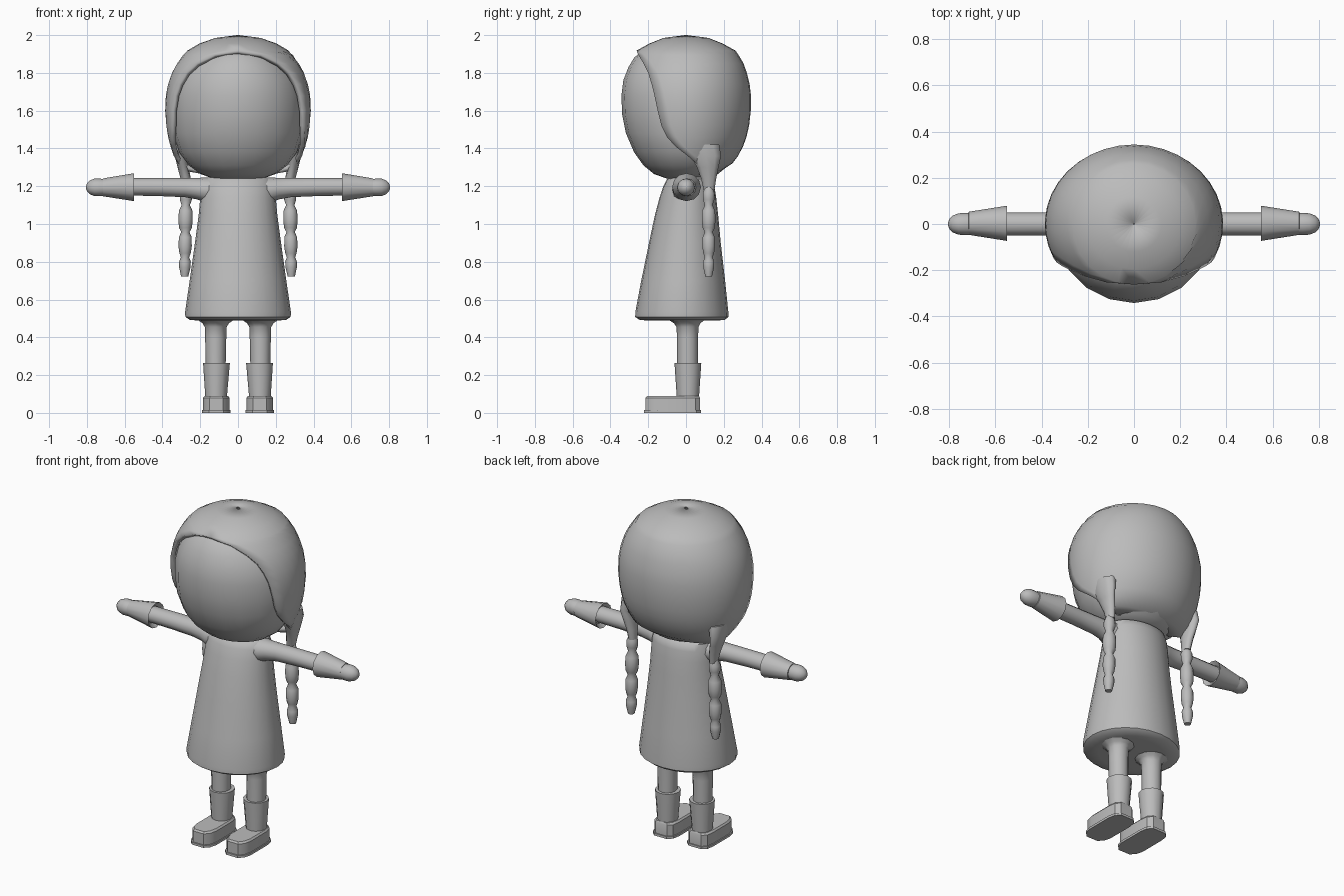
import bpy, bmesh, math
from mathutils import Vector

GREY = bpy.data.materials.new("plain grey")
GREY.diffuse_color = (0.5, 0.5, 0.5, 1)


def finish(name, bm, mirror=False, angle=40):
    """Turn a bmesh into a smooth shaded, optionally mirrored object."""
    bmesh.ops.remove_doubles(bm, verts=bm.verts, dist=0.0005)
    bmesh.ops.recalc_face_normals(bm, faces=bm.faces)
    me = bpy.data.meshes.new(name)
    bm.to_mesh(me)
    bm.free()
    me.materials.append(GREY)
    ob = bpy.data.objects.new(name, me)
    bpy.context.collection.objects.link(ob)
    bpy.ops.object.select_all(action='DESELECT')
    ob.select_set(True)
    bpy.context.view_layer.objects.active = ob
    bpy.ops.object.shade_smooth_by_angle(angle=math.radians(angle))
    if mirror:
        ob.modifiers.new("mirror", 'MIRROR').use_mirror_merge = False
    return ob


def skin(bm, rows, closed):
    for a, b in zip(rows, rows[1:]):
        n = len(a)
        for i in range(n if closed else n - 1):
            j = (i + 1) % n
            bm.faces.new((a[i], a[j], b[j], b[i]))


def loft(name, rings, axis='z', n=16, mirror=False, angle=40):
    """Rings are (position, centre a, centre b, radius a, radius b)."""
    bm = bmesh.new()
    rows = []
    for t, ca, cb, ra, rb in rings:
        row = []
        for i in range(n):
            w = 2 * math.pi * i / n
            a, b = ca + ra * math.cos(w), cb + rb * math.sin(w)
            row.append(bm.verts.new((a, b, t) if axis == 'z' else (t, a, b)))
        rows.append(row)
    skin(bm, rows, True)
    bm.faces.new(rows[0])
    bm.faces.new(rows[-1])
    return finish(name, bm, mirror, angle)


# Head
loft("head", [(1.24, 0, 0.01, .13, .11), (1.265, 0, 0, .20, .17),
              (1.31, 0, 0, .26, .225), (1.38, 0, 0, .312, .275),
              (1.48, 0, 0, .342, .318), (1.58, 0, 0, .349, .338),
              (1.68, 0, 0, .347, .342), (1.76, 0, 0, .325, .332),
              (1.83, 0, 0, .285, .305), (1.88, 0, 0, .235, .275),
              (1.915, 0, 0, .17, .235), (1.95, 0, 0, .08, .1)], n=20)

# Hair shell: each level is an arc from one side of the hairline round the back
# (height, width radius, depth radius, hairline y)
levels = [(2.0, .004, .004, -1), (1.985, .12, .12, -1), (1.955, .205, .195, -1),
          (1.918, .268, .262, -1), (1.895, .29, .278, -.252), (1.85, .322, .305, -.225),
          (1.8, .35, .322, -.2), (1.74, .37, .337, -.182), (1.68, .382, .344, -.167),
          (1.6, .386, .343, -.15), (1.52, .38, .334, -.13), (1.46, .37, .32, -.1),
          (1.41, .357, .302, -.055), (1.36, .34, .275, .01), (1.32, .325, .245, .055),
          (1.28, .306, .185, .085), (1.262, .21, .13, .07)]
bm = bmesh.new()
rows = []
for z, rx, ry, yh in levels:
    start = math.asin(max(-1, yh / ry))
    row = []
    for i in range(25):
        w = start + (math.pi - 2 * start) * i / 24
        row.append(bm.verts.new((rx * math.cos(w), ry * math.sin(w), z)))
    rows.append(row)
skin(bm, rows, False)
hair = finish("hair", bm)
solid = hair.modifiers.new("thickness", 'SOLIDIFY')
solid.thickness, solid.offset = .025, -1

# Side locks running into the braids
loft("side_lock", [(1.42, .29, .09, .05, .09), (1.36, .3, .105, .035, .085),
                   (1.3, .29, .115, .03, .06), (1.24, .277, .12, .027, .042),
                   (1.18, .27, .122, .022, .03)], n=10, mirror=True, angle=60)

# Braids: beads with pinched joins
bumps = [(1.2, .018), (1.165, .032), (1.13, .032), (1.1, .022), (1.07, .036),
         (1.02, .038), (.98, .034), (.957, .022), (.93, .034), (.88, .035),
         (.845, .03), (.825, .022), (.8, .031), (.77, .03), (.722, .019)]
loft("braid", [(z, .275 + (1.2 - z) * .015, .12, r, r) for z, r in bumps],
     n=10, mirror=True, angle=60)

# Dress with a closed, slightly tucked underside
loft("dress", [(.488, 0, -.02, .19, .17), (.492, 0, -.02, .255, .225),
               (.508, 0, -.022, .279, .247), (.535, 0, -.022, .28, .246),
               (.7, 0, -.015, .256, .222), (.9, 0, -.006, .228, .19),
               (1.05, 0, .003, .208, .167), (1.14, 0, .01, .2, .15),
               (1.2, 0, .015, .194, .135), (1.238, 0, .02, .18, .12),
               (1.255, 0, .02, .13, .09)], n=24, angle=50)

# Sleeves
loft("arm", [(.1, 0, 1.185, .07, .062), (.175, 0, 1.18, .072, .066),
             (.215, 0, 1.187, .058, .057), (.28, 0, 1.193, .052, .051),
             (.42, 0, 1.196, .05, .048), (.58, 0, 1.197, .05, .046)],
     axis='x', n=12, mirror=True)

# Mitten cuffs and hands
loft("mitten_cuff", [(.57, .003, 1.195, .05, .05), (.55, .003, 1.195, .076, .074),
                     (.715, .003, 1.194, .05, .047), (.718, .003, 1.194, .03, .03)],
     axis='x', n=12, mirror=True, angle=35)
loft("mitten_hand", [(.69, 0, 1.194, .045, .042), (.73, 0, 1.194, .048, .046),
                     (.76, 0, 1.194, .046, .046), (.785, 0, 1.194, .036, .036),
                     (.8, 0, 1.194, .02, .02), (.805, 0, 1.194, .006, .006)],
     axis='x', n=12, mirror=True, angle=60)

# Legs flaring into the underside of the dress
loft("leg", [(.22, .118, .008, .052, .055), (.4, .118, .008, .056, .056),
             (.455, .118, .008, .058, .058), (.475, .118, .006, .07, .07),
             (.492, .118, .004, .095, .095)], n=12, mirror=True, angle=60)

# Boot shafts
loft("boot_shaft", [(.07, .116, .01, .056, .058), (.265, .114, .01, .071, .071),
                    (.265, .114, .01, .05, .05)], n=12, mirror=True)


# Shoes: stretched rounded outline, with a thin sole
def outline(half, back, front):
    c = .045
    right = [(half * .55, back), (half * .9, back - .025), (half, back - .07),
             (half, front + .07), (half * .85, front + c * .6), (half * .5, front)]
    return right + [(-x, y) for x, y in reversed(right)]


def shoe(name, layers):
    bm = bmesh.new()
    rows = [[bm.verts.new((.115 + x, y, z)) for x, y in outline(h, b, f)]
            for z, h, b, f in layers]
    skin(bm, rows, True)
    bm.faces.new(rows[0])
    bm.faces.new(rows[-1])
    finish(name, bm, True, 35)


shoe("shoe", [(.01, .07, .074, -.214), (.08, .07, .074, -.214), (.09, .062, .068, -.206)])
shoe("sole", [(0, .076, .08, -.222), (.014, .076, .08, -.222)])
